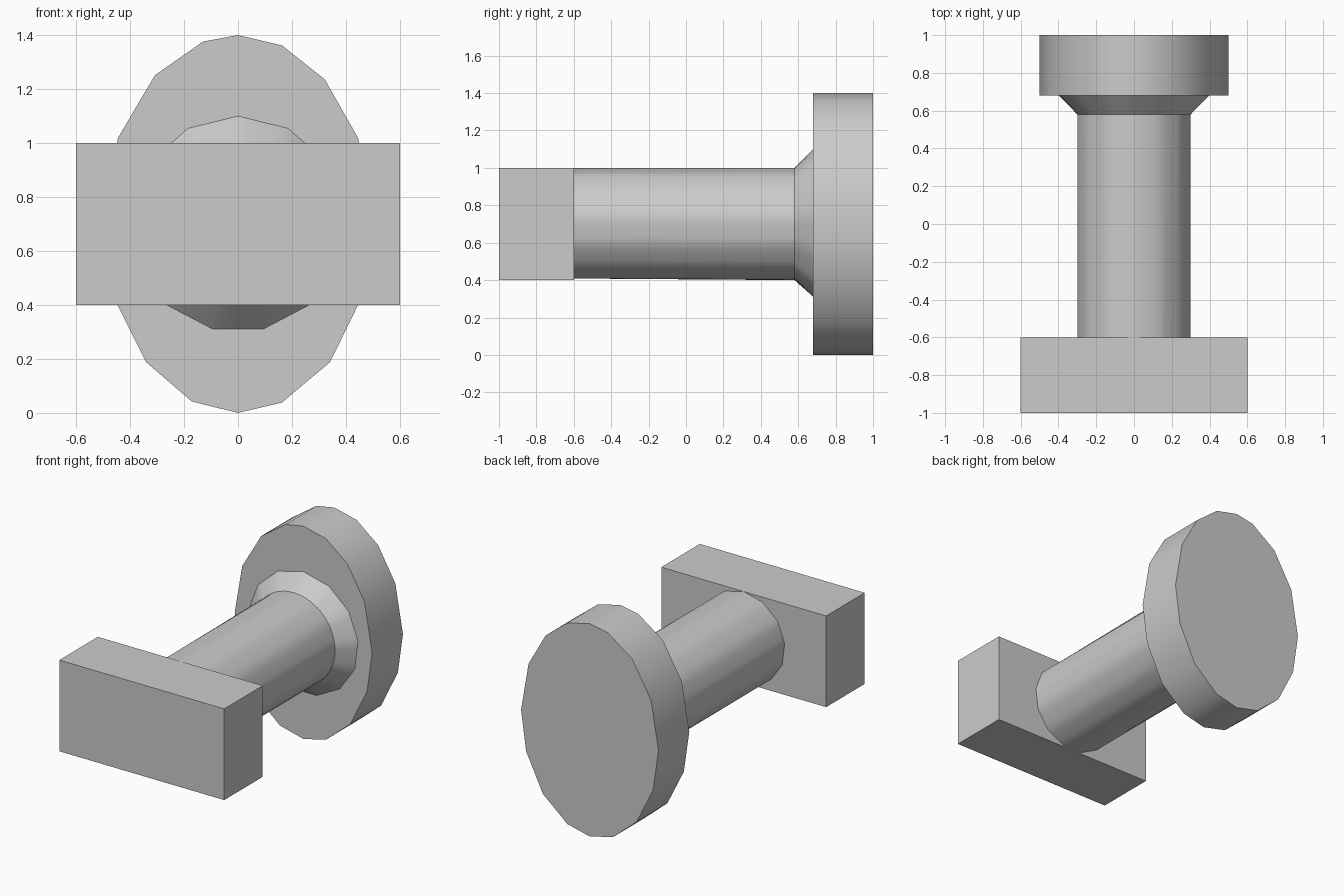
import bpy, bmesh
from math import sin, cos, radians, pi

cube = bpy.data.objects.get("Cube")
if cube:
    bpy.data.objects.remove(cube, do_unlink=True)

grey = bpy.data.materials.new("Plain grey")
grey.use_nodes = True
colour = (0.6, 0.6, 0.6, 1)
grey.diffuse_color = colour
grey.node_tree.nodes["Principled BSDF"].inputs["Base Color"].default_value = colour

AXIS_Z = 0.7


def finish(name, bm, smooth=True):
    bmesh.ops.recalc_face_normals(bm, faces=bm.faces[:])
    mesh = bpy.data.meshes.new(name)
    bm.to_mesh(mesh)
    bm.free()
    mesh.materials.append(grey)
    obj = bpy.data.objects.new(name, mesh)
    bpy.context.collection.objects.link(obj)
    if smooth:
        bpy.ops.object.select_all(action='DESELECT')
        obj.select_set(True)
        bpy.context.view_layer.objects.active = obj
        bpy.ops.object.shade_smooth_by_angle(angle=radians(32))


def loft(name, start, start_y, end, end_y):
    """Solid between two outlines with equal point counts."""
    bm = bmesh.new()
    rings = [[bm.verts.new((x, y, AXIS_Z + z)) for x, z in outline]
             for outline, y in ((start, start_y), (end, end_y))]
    n = len(start)
    for i in range(n):
        j = (i + 1) % n
        bm.faces.new((rings[0][i], rings[0][j], rings[1][j], rings[1][i]))
    for ring in rings:
        bm.faces.new(ring)
    finish(name, bm)


SIDES, SPLIT = 13, 4


def circle(radius):
    n = SIDES * SPLIT
    return [(radius * sin(2 * pi * i / n), radius * cos(2 * pi * i / n))
            for i in range(n)]


def polygon(radius):
    """Straight-sided outline, each side split to match circle()."""
    corners = circle(radius)[::SPLIT]
    points = []
    for i, (ax, az) in enumerate(corners):
        bx, bz = corners[(i + 1) % SIDES]
        for k in range(SPLIT):
            t = k / SPLIT
            points.append((ax + (bx - ax) * t, az + (bz - az) * t))
    return points


# Rectangular front block
bm = bmesh.new()
bmesh.ops.create_cube(bm, size=1)
for v in bm.verts:
    v.co = (v.co.x * 1.2, v.co.y * 0.4 - 0.8, v.co.z * 0.6 + AXIS_Z)
finish("front_block", bm, smooth=False)

# Shaft: faceted at the block, round at the collar
loft("shaft", polygon(0.3), -0.6, circle(0.3), 0.58)

# Flared collar
loft("collar", circle(0.3), 0.58, polygon(0.4), 0.68)

# Oval back plate with uneven sides
angles = [0, 27, 50, 71, 90, 105, 128, 153, 180, 203, 227, 250, 270, 289, 313, 338]
oval = [(0.5 * cos(radians(a)), 0.7 * sin(radians(a))) for a in angles]
loft("back_plate", oval, 0.68, oval, 1.0)
